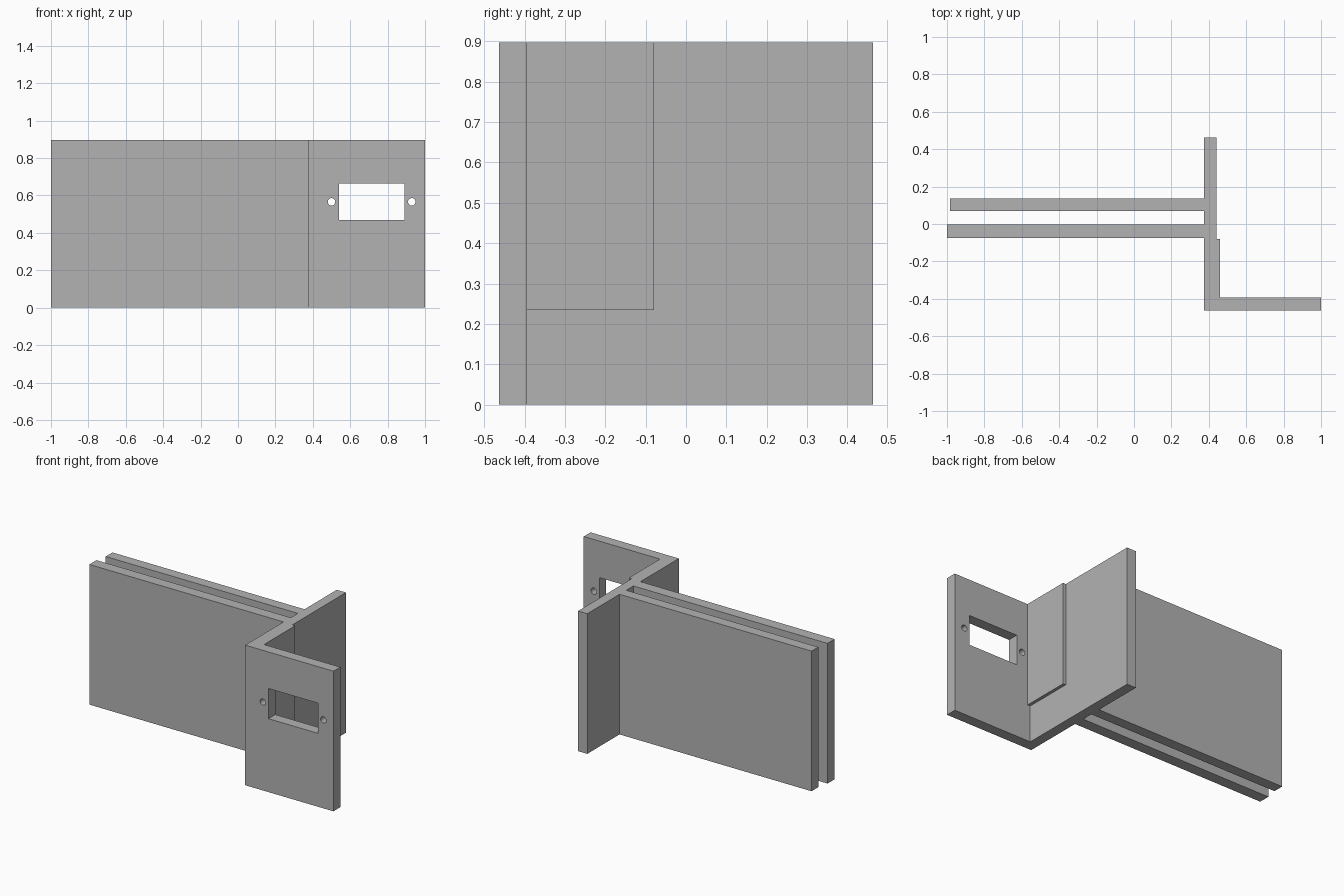
import bpy
import bmesh
from math import pi
from mathutils import Matrix, Vector

if "Cube" in bpy.data.objects:
    bpy.data.objects.remove(bpy.data.objects["Cube"], do_unlink=True)

HEIGHT = 0.897

grey = bpy.data.materials.new("plain grey")
grey.use_nodes = True
colour = (0.45, 0.45, 0.45, 1)
grey.diffuse_color = colour
grey.node_tree.nodes["Principled BSDF"].inputs["Base Color"].default_value = colour


def add_object(name, bm):
    bmesh.ops.recalc_face_normals(bm, faces=bm.faces)
    mesh = bpy.data.meshes.new(name)
    bm.to_mesh(mesh)
    bm.free()
    mesh.materials.append(grey)
    obj = bpy.data.objects.new(name, mesh)
    bpy.context.collection.objects.link(obj)
    return obj


def extrude_outline(name, outline, height):
    bm = bmesh.new()
    face = bm.faces.new([bm.verts.new((x, y, 0)) for x, y in outline])
    top = bmesh.ops.extrude_face_region(bm, geom=[face])["geom"]
    verts = [v for v in top if isinstance(v, bmesh.types.BMVert)]
    bmesh.ops.translate(bm, verts=verts, vec=(0, 0, height))
    return add_object(name, bm)


def box(name, low, high):
    low, high = Vector(low), Vector(high)
    bm = bmesh.new()
    matrix = Matrix.Translation((low + high) / 2) @ Matrix.Diagonal((*(high - low), 1))
    bmesh.ops.create_cube(bm, size=1, matrix=matrix)
    return add_object(name, bm)


def rod(name, x, z, radius):
    bm = bmesh.new()
    matrix = Matrix.Translation((x, -0.43, z)) @ Matrix.Rotation(pi / 2, 4, "X")
    bmesh.ops.create_cone(bm, cap_ends=True, segments=32, radius1=radius,
                          radius2=radius, depth=0.2, matrix=matrix)
    return add_object(name, bm)


def combine(target, tool, operation):
    mod = target.modifiers.new(operation.title(), "BOOLEAN")
    mod.operation = operation
    mod.solver = "EXACT"
    mod.object = tool
    tool.hide_render = True
    bpy.context.view_layer.objects.active = target
    bpy.ops.object.modifier_apply(modifier=mod.name)
    bpy.data.objects.remove(tool, do_unlink=True)


# Cross wall, front flange and the two parallel long plates
bracket = extrude_outline("bracket", [
    (0.375, -0.463), (1, -0.463), (1, -0.394), (0.44, -0.394),
    (0.44, 0.463), (0.375, 0.463),
    (0.375, 0.137), (-0.985, 0.137), (-0.985, 0.069), (0.375, 0.069),
    (0.375, -0.003), (-1, -0.003), (-1, -0.075), (0.375, -0.075),
], HEIGHT)

# Raised pad on the cross wall, behind the flange
pad = box("wall_pad", (0.41, -0.42, 0.235), (0.46, -0.079, HEIGHT))
combine(bracket, pad, "UNION")

# Rectangular window and two screw holes in the flange
window = box("window_cutter", (0.54, -0.53, 0.47), (0.89, -0.33, 0.663))
combine(bracket, window, "DIFFERENCE")
for x in (0.5, 0.929):
    combine(bracket, rod("screw_hole_cutter", x, 0.566, 0.02), "DIFFERENCE")

# Flat faces with smooth hole walls
bpy.ops.object.select_all(action="DESELECT")
bracket.select_set(True)
bpy.context.view_layer.objects.active = bracket
bpy.ops.object.shade_smooth_by_angle()
